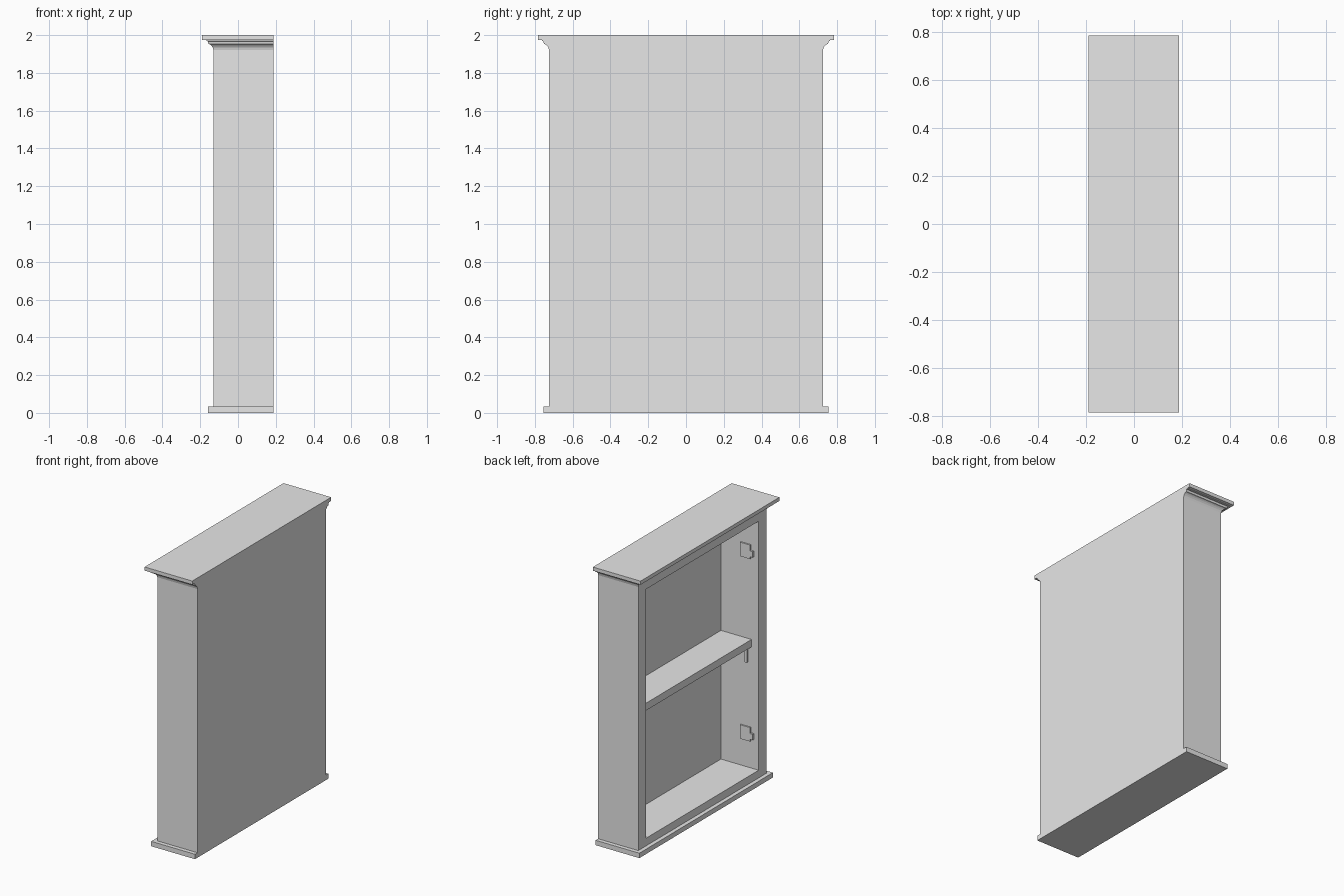
import bpy
import bmesh

default = bpy.data.objects.get("Cube")
if default:
    bpy.data.objects.remove(default, do_unlink=True)

grey = bpy.data.materials.new("light grey")
grey.use_nodes = True
grey.diffuse_color = (0.8, 0.8, 0.8, 1)
grey.node_tree.nodes["Principled BSDF"].inputs["Base Color"].default_value = (0.8, 0.8, 0.8, 1)

BACK = 0.1875      # flat wall side
FRONT = -0.13      # open side
HALF = 0.725       # half width of the body
OPEN = 0.635       # half width of the opening
FLOOR, CEILING = 0.09, 1.87
INNER_BACK = 0.168


def finish(bm, name):
    bmesh.ops.recalc_face_normals(bm, faces=bm.faces)
    mesh = bpy.data.meshes.new(name)
    bm.to_mesh(mesh)
    bm.free()
    mesh.materials.append(grey)
    obj = bpy.data.objects.new(name, mesh)
    bpy.context.collection.objects.link(obj)
    return obj


def box_mesh(x, y, z):
    bm = bmesh.new()
    bmesh.ops.create_cube(bm, size=1)
    for v in bm.verts:
        v.co = [lim[0] if c < 0 else lim[1] for c, lim in zip(v.co, (x, y, z))]
    return bm


def box(name, x, y, z):
    return finish(box_mesh(x, y, z), name)


def moulding(name, profile):
    """Stack mitred rectangles that project on three sides, flush at the back."""
    bm = bmesh.new()
    rings = []
    for out, z in profile:
        w, f = HALF + out, FRONT - out
        corners = ((BACK, -w), (BACK, w), (f, w), (f, -w))
        rings.append([bm.verts.new((x, y, z)) for x, y in corners])
    for low, high in zip(rings, rings[1:]):
        for i in range(4):
            j = (i + 1) % 4
            bm.faces.new((low[i], low[j], high[j], high[i]))
    bm.faces.new(rings[0])
    bm.faces.new(rings[-1])
    return finish(bm, name)


# Carcass: a solid block with the opening sunk into its open side
bm = box_mesh((FRONT, BACK), (-HALF, HALF), (0.035, 1.92))
bm.normal_update()
face = min(bm.faces, key=lambda f: f.calc_center_median().x)
bmesh.ops.inset_individual(bm, faces=[face], thickness=0.05)
for v in face.verts:
    v.co.y = OPEN if v.co.y > 0 else -OPEN
    v.co.z = CEILING if v.co.z > 1 else FLOOR
pocket = bmesh.ops.extrude_discrete_faces(bm, faces=[face])["faces"][0]
for v in pocket.verts:
    v.co.x = INNER_BACK
finish(bm, "carcass")

# Base plinth and stepped crown
moulding("base_plinth", [(0.029, 0), (0.029, 0.035)])
moulding("crown_moulding", [
    (0, 1.92), (0.004, 1.935), (0.011, 1.945), (0.018, 1.951),
    (0.027, 1.953), (0.03, 1.967), (0.038, 1.969), (0.038, 1.973),
    (0.0595, 1.974), (0.0595, 2)])

# Shelf with supports under each end
box("shelf", (-0.074, INNER_BACK), (-OPEN, OPEN), (0.957, 1.01))
for side, label in ((-1, "right"), (1, "left")):
    for x, place in ((-0.035, "front"), (0.125, "rear")):
        y = sorted((side * OPEN, side * (OPEN - 0.012)))
        box(f"shelf_support_{place}_{label}", (x - 0.01, x + 0.01), y, (0.84, 0.957))

# Hinge plates with short knuckles on one side wall
for z, label in ((0.332, "lower"), (1.637, "upper")):
    box(f"hinge_plate_{label}", (-0.069, 0.011), (-OPEN, -OPEN + 0.01), (z - 0.05, z + 0.05))
    box(f"hinge_knuckle_{label}", (-0.092, -0.069), (-OPEN, -OPEN + 0.014), (z - 0.032, z + 0.01))
